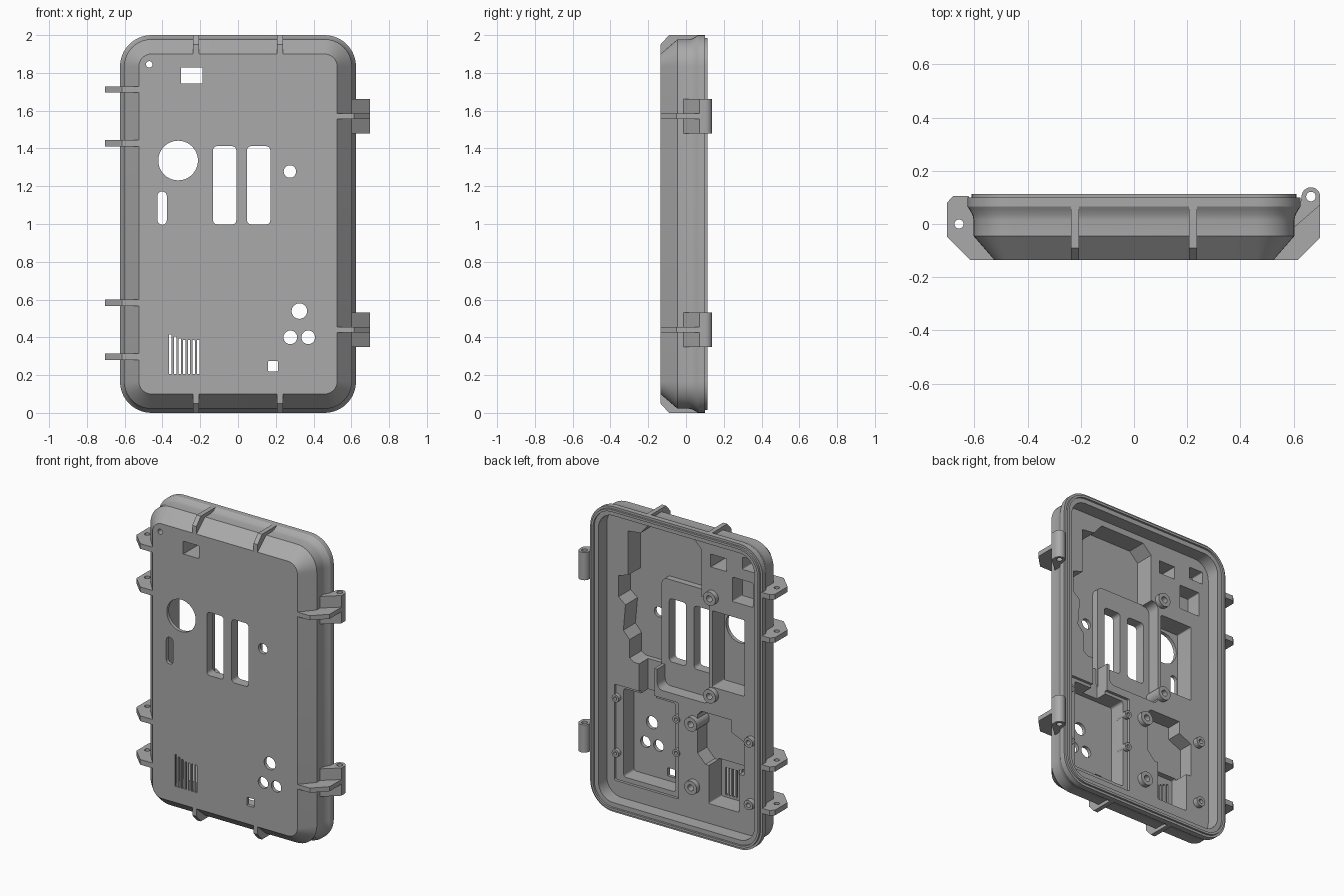
import bpy, bmesh
from math import sin, cos, pi, radians

if "Cube" in bpy.data.objects:
    bpy.data.objects.remove(bpy.data.objects["Cube"])

grey = bpy.data.materials.new("mid grey plastic")
grey.use_nodes = True
colour = (0.40, 0.40, 0.40, 1)
grey.diffuse_color = colour
grey.node_tree.nodes["Principled BSDF"].inputs["Base Color"].default_value = colour


def arc(cx, cy, r, a0, a1, n):
    return [(cx + r * cos(radians(a0 + (a1 - a0) * i / n)),
             cy + r * sin(radians(a0 + (a1 - a0) * i / n))) for i in range(n + 1)]


def circle(cx, cy, r, n=32):
    return arc(cx, cy, r, 0, 360, n)[:-1]


def rounded(x0, x1, z0, z1, r, n=6):
    pts = []
    for cx, cz, a in ((x1 - r, z1 - r, 0), (x0 + r, z1 - r, 90),
                      (x0 + r, z0 + r, 180), (x1 - r, z0 + r, 270)):
        pts += arc(cx, cz, r, a, a + 90, n)
    return pts


def loft(name, rings):
    """Closed solid through rings of equal point count."""
    bm = bmesh.new()
    loops = [[bm.verts.new(p) for p in ring] for ring in rings]
    n = len(loops[0])
    for a, b in zip(loops, loops[1:]):
        for i in range(n):
            bm.faces.new((a[i], a[(i + 1) % n], b[(i + 1) % n], b[i]))
    bm.faces.new(loops[0])
    bm.faces.new(loops[-1])
    bmesh.ops.recalc_face_normals(bm, faces=bm.faces)
    me = bpy.data.meshes.new(name)
    bm.to_mesh(me)
    bm.free()
    me.materials.append(grey)
    ob = bpy.data.objects.new(name, me)
    bpy.context.collection.objects.link(ob)
    return ob


def extrude(name, pts, axis, lo, hi):
    place = {"x": lambda p, t: (t, p[0], p[1]),
             "y": lambda p, t: (p[0], t, p[1]),
             "z": lambda p, t: (p[0], p[1], t)}[axis]
    return loft(name, [[place(p, t) for p in pts] for t in (lo, hi)])


def combine(target, tool, operation):
    """Apply a boolean and discard its tool."""
    mod = target.modifiers.new("cut", "BOOLEAN")
    mod.operation, mod.solver, mod.object = operation, "EXACT", tool
    with bpy.context.temp_override(object=target, active_object=target):
        bpy.ops.object.modifier_apply(modifier=mod.name)
    bpy.data.objects.remove(tool)


# Shell: chamfered front, flared rim, sealing lip and inner floor
FLOOR, DEEP, FRONT = 0.013, -0.112, -0.135
profile = [(.1, FRONT), (.022, -.045), (.022, .015), (.018, .035), (.006, .055),
           (0, .065), (0, .1), (.015, .1), (.015, .113), (.03, .113),
           (.03, .1), (.06, .1), (.06, FLOOR)]
body = loft("door_shell", [
    [(x, y, z) for x, z in rounded(-.625 + d, .625 - d, d, 2 - d, .167 - d, 10)]
    for d, y in profile])


def pocket(pts, depth):
    combine(body, extrude("pocket_cutter", pts, "y", depth, .06), "DIFFERENCE")


def hole(pts):
    combine(body, extrude("hole_cutter", pts, "y", -.2, .06), "DIFFERENCE")


# Large stepped display pocket
pocket([(-.122, .97), (-.122, 1.84), (-.06, 1.9), (.26, 1.9), (.32, 1.83),
        (.41, 1.82), (.41, 1.53), (.48, 1.51), (.48, 1.37), (.43, 1.33),
        (.445, 1.16), (.40, 1.11), (.40, .99), (.37, .97)], DEEP)
# Passage, keypad ledge and keypad pocket
pocket(rounded(.22, .33, .74, 1.0, .01), -.08)
pocket(rounded(.045, .51, .16, .79, .01), -.005)
pocket(rounded(.08, .455, .19, .77, .015), DEEP)
# Lens pocket and small sensor pockets
pocket(rounded(-.432, -.2, .96, 1.46, .008), DEEP)
pocket(rounded(-.495, -.346, 1.56, 1.72, .006), -.09)
pocket(rounded(-.52, -.42, 1.79, 1.87, .006), -.08)
# Speaker pocket
pocket([(-.43, .44), (-.43, .66), (-.34, .7), (-.34, .78), (-.12, .78), (-.093, .75),
        (-.093, .5), (-.15, .44)], -.085)
pocket(rounded(-.395, -.175, .19, .45, .008), -.12)

# Raised window frame inside the display pocket
pocket(rounded(-.175, .2, .84, 1.53, .04), -.07)
combine(body, extrude("window_frame", rounded(-.172, .226, .83, 1.535, .04),
                      "y", -.125, -.07), "UNION")

# Screw bosses: x, z, radius
bosses = [(-.2, 1.55, .045), (-.2, .91, .045), (-.064, .69, .045),
          (-.064, .275, .045), (-.482, .683, .032), (-.482, .273, .032)]
for x, z, r in bosses:
    combine(body, extrude("boss", circle(x, z, r), "y", -.1, .045), "UNION")
    pocket(circle(x, z, r * .45, 20), -.03)
# Small keypad posts
for x, z in ((.5, .7), (.5, .34), (.06, .68), (.06, .46)):
    combine(body, extrude("post", circle(x, z, .025, 20), "y", -.06, .02), "UNION")
    pocket(circle(x, z, .011, 12), -.03)

# Openings through the front
for x0 in (-.132, .048):
    hole(rounded(x0, x0 + .123, .998, 1.412, .022))
hole(rounded(-.303, -.188, 1.744, 1.828, .001, 1))
hole(rounded(-.426, -.377, .996, 1.172, .024))
hole(rounded(.158, .212, .22, .274, .004, 2))
for x, z, r in ((-.317, 1.336, .105), (.275, 1.278, .033), (-.47, 1.845, .017),
                (.325, .539, .041), (.277, .4, .036), (.372, .4, .036)):
    hole(circle(x, z, r, 40))
# Speaker grille
for i in range(7):
    x = -.364 + i * .0245
    hole(rounded(x, x + .013, .205, max(.415 - i * .01, .385), .001, 1))

parts = [body]

# Ribs on the top and bottom edges
for side in (0, 1):
    for x in (-.222, .222):
        pts = [(FRONT, .11), (FRONT, .05), (-.09, 0), (.065, 0), (.065, .03), (-.04, .04)]
        if side:
            pts = [(y, 2 - z) for y, z in pts]
        parts.append(extrude("top_rib" if side else "bottom_rib", pts, "x", x - .015, x + .015))

# Latch lugs on the right edge
for z in (1.712, 1.428, .583, .297):
    lug = extrude("latch_lug", [(-.52, FRONT), (-.615, FRONT), (-.703, -.048), (-.703, .08),
                                (-.68, .105), (-.622, .105), (-.6, .06), (-.59, -.04)],
                  "z", z - .017, z + .017)
    combine(lug, extrude("pin_cutter", circle(-.658, 0, .017, 20), "z", z - .1, z + .1),
            "DIFFERENCE")
    parts.append(lug)

# Hinges on the left edge: barrel block with a thin arm
for z in (1.57, .44):
    block = extrude("hinge_barrel", [(.6, -.015), (.7, .072)] + arc(.665, .103, .035, 0, 180, 16)
                    + [(.622, .06), (.6, .03)], "z", z - .091, z + .091)
    combine(block, extrude("pin_cutter", circle(.665, .103, .018, 20), "z", z - .2, z + .2),
            "DIFFERENCE")
    arm = extrude("hinge_arm", [(.52, FRONT), (.615, FRONT), (.7, -.05), (.7, .073),
                                (.6, .01), (.59, -.04)], "z", z - .015, z + .015)
    parts += [block, arm]

# Smooth curved walls, keeping crisp edges
bpy.ops.object.select_all(action="DESELECT")
for ob in parts:
    ob.select_set(True)
bpy.context.view_layer.objects.active = body
bpy.ops.object.shade_smooth_by_angle(angle=radians(28))
